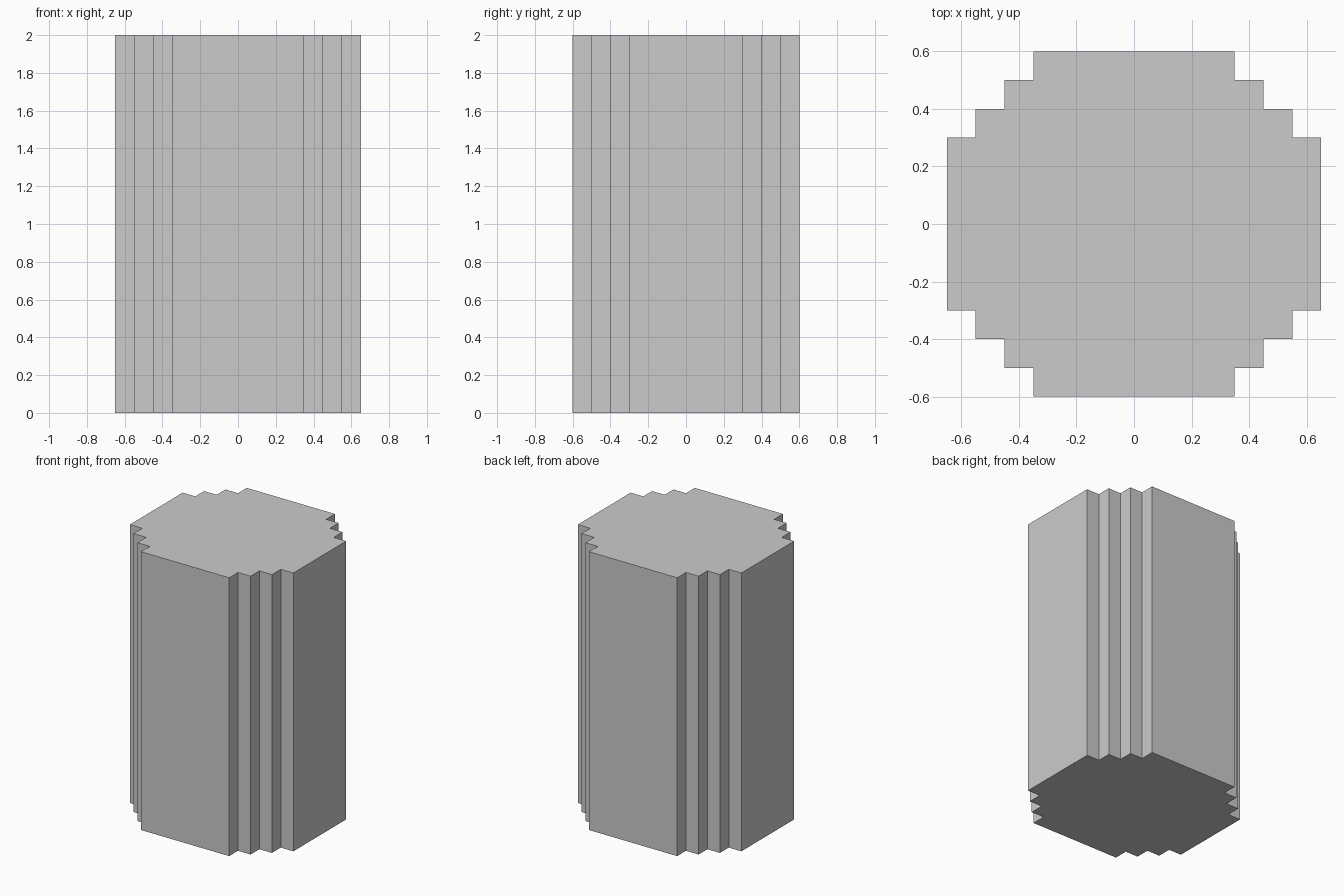
import bpy
import bmesh

if "Cube" in bpy.data.objects:
    bpy.data.objects.remove(bpy.data.objects["Cube"])

HEIGHT = 2.0

# Stepped corner of the cross-section, from the right side round to the back
corner = [(0.65, 0.3), (0.55, 0.3), (0.55, 0.4), (0.45, 0.4),
          (0.45, 0.5), (0.35, 0.5), (0.35, 0.6)]

# Mirror the corner into all four quadrants, keeping counter-clockwise order
half = corner + [(-x, y) for x, y in reversed(corner)]
outline = half + [(-x, -y) for x, y in half]

# Extrude the outline into a solid column
bm = bmesh.new()
base = bm.faces.new([bm.verts.new((x, y, 0)) for x, y in outline])
top = bmesh.ops.extrude_face_region(bm, geom=[base], use_keep_orig=True)
top_verts = [g for g in top["geom"] if isinstance(g, bmesh.types.BMVert)]
bmesh.ops.translate(bm, verts=top_verts, vec=(0, 0, HEIGHT))
bmesh.ops.recalc_face_normals(bm, faces=bm.faces)

mesh = bpy.data.meshes.new("stepped_column")
bm.to_mesh(mesh)
bm.free()
column = bpy.data.objects.new("stepped_column", mesh)
bpy.context.collection.objects.link(column)
